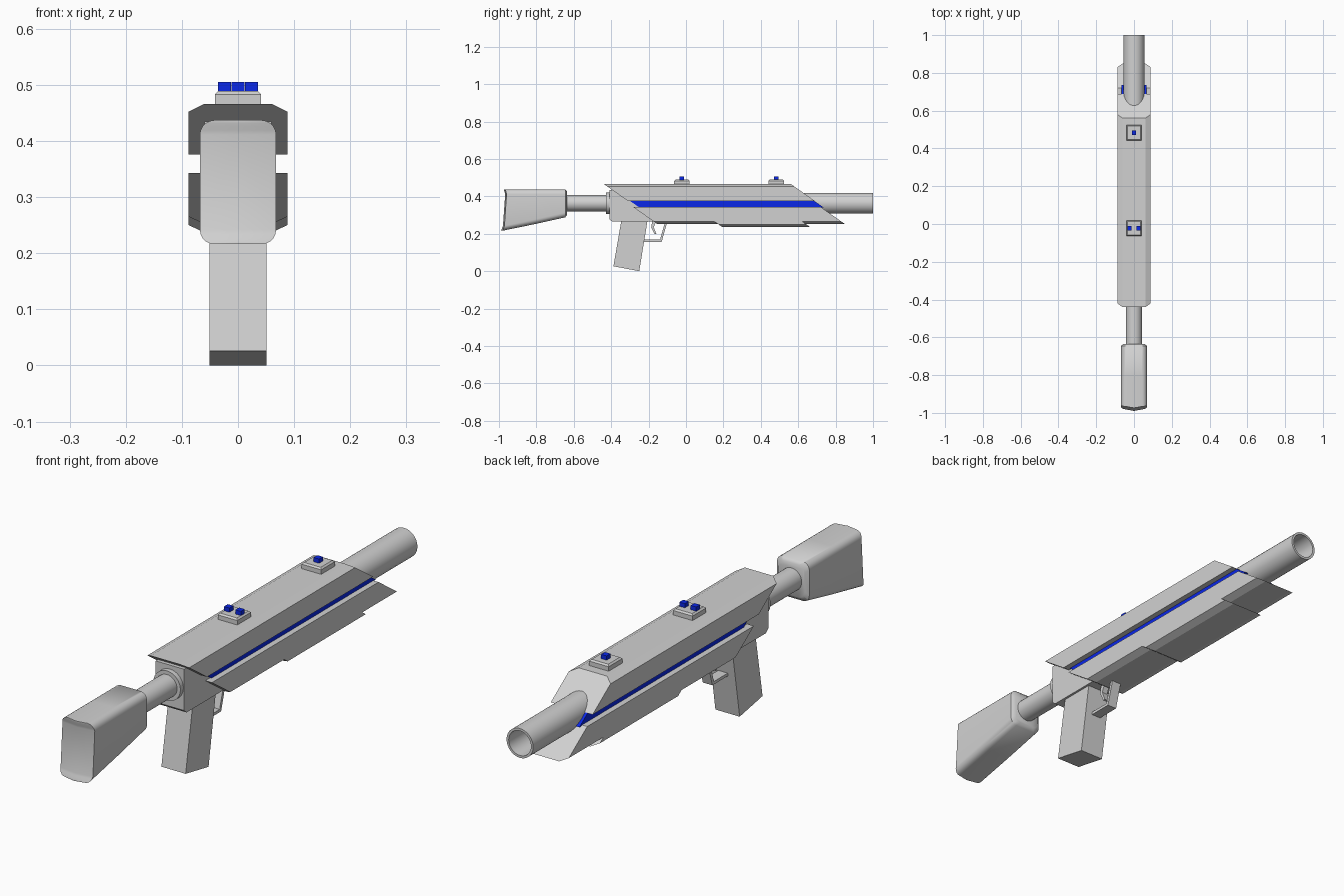
import bpy, bmesh, math
from mathutils import Vector

if "Cube" in bpy.data.objects:
    bpy.data.objects.remove(bpy.data.objects["Cube"])


def material(name, rgb):
    m = bpy.data.materials.new(name)
    m.use_nodes = True
    m.diffuse_color = (*rgb, 1)
    m.node_tree.nodes["Principled BSDF"].inputs["Base Color"].default_value = (*rgb, 1)
    return m


GREY = material("light grey", (0.64, 0.64, 0.64))
BLUE = material("bright blue", (0.003, 0.02, 0.8))
AXIS_Z = 0.363


def make(name, bm, mat):
    bmesh.ops.recalc_face_normals(bm, faces=bm.faces)
    me = bpy.data.meshes.new(name)
    bm.to_mesh(me)
    bm.free()
    me.materials.append(mat)
    ob = bpy.data.objects.new(name, me)
    bpy.context.collection.objects.link(ob)
    return ob


def smooth(ob, angle=40):
    bpy.ops.object.select_all(action='DESELECT')
    ob.select_set(True)
    bpy.context.view_layer.objects.active = ob
    bpy.ops.object.shade_smooth_by_angle(angle=math.radians(angle))


def loft(name, rings, mat):
    """Skin closed rings of equal size and cap both ends."""
    bm = bmesh.new()
    loops = [[bm.verts.new(p) for p in ring] for ring in rings]
    for a, b in zip(loops, loops[1:]):
        for i in range(len(a)):
            j = (i + 1) % len(a)
            bm.faces.new((a[i], a[j], b[j], b[i]))
    bm.faces.new(loops[0])
    bm.faces.new(loops[-1])
    return make(name, bm, mat)


def side_plate(name, profile, half, mat):
    """Extrude a (y, z) outline across x."""
    return loft(name, [[(s * half, y, z) for y, z in profile] for s in (-1, 1)], mat)


def raked_bar(name, section, rear, front, mat, z_ref, rake=1.42):
    """Bar with an (x, z) section whose ends both lean with the rake."""
    return loft(name, [[(x, y + (z_ref - z) * rake, z) for x, z in section]
                       for y in (rear, front)], mat)


def lathe(name, profile, mat, sides=32):
    """Turn an (r, y) profile about the barrel axis."""
    bm = bmesh.new()
    verts = [bm.verts.new((r, y, AXIS_Z)) for r, y in profile]
    edges = [bm.edges.new(e) for e in zip(verts, verts[1:])]
    bmesh.ops.spin(bm, geom=verts + edges, cent=(0, 0, AXIS_Z), axis=(0, 1, 0),
                   angle=math.tau, steps=sides)
    bmesh.ops.remove_doubles(bm, verts=bm.verts, dist=0.0001)
    ob = make(name, bm, mat)
    smooth(ob)
    return ob


def box(name, centre, size, mat):
    bm = bmesh.new()
    bmesh.ops.create_cube(bm, size=1)
    for v in bm.verts:
        v.co = Vector(centre) + Vector([a * b for a, b in zip(v.co, size)])
    return make(name, bm, mat)


# Body shells with chamfered outer edges
W, C = 0.088, 0.06
raked_bar("upper_shell", [(-W, 0.376), (W, 0.376), (W, 0.452), (C, 0.466),
                          (-C, 0.466), (-W, 0.452)], -0.44, 0.56, GREY, 0.466)
raked_bar("lower_shell", [(-W, 0.343), (-W, 0.265), (-C, 0.252), (C, 0.252),
                          (W, 0.265), (W, 0.343)], -0.283, 0.72, GREY, 0.343)
raked_bar("lower_slab", [(-W, 0.27), (-W, 0.25), (-C, 0.237), (C, 0.237),
                         (W, 0.25), (W, 0.27)], 0.145, 0.615, GREY, 0.27)
raked_bar("glow_strip", [(-0.066, 0.34), (0.066, 0.34), (0.066, 0.38), (-0.066, 0.38)],
          -0.3, 0.685, BLUE, 0.376)

# Receiver block and pistol grip
side_plate("receiver", [(-0.41, 0.435), (-0.41, 0.278), (-0.395, 0.265),
                        (-0.1, 0.265), (-0.1, 0.435)], 0.06, GREY)
side_plate("grip", [(-0.345, 0.275), (-0.388, 0.026), (-0.25, 0), (-0.205, 0.275)],
           0.051, GREY)

# Trigger and its guard
side_plate("trigger_guard", [(-0.098, 0.27), (-0.13, 0.157), (-0.224, 0.157),
                             (-0.224, 0.168), (-0.139, 0.168), (-0.11, 0.27)], 0.02, GREY)
side_plate("trigger", [(-0.158, 0.27), (-0.173, 0.235), (-0.158, 0.198), (-0.168, 0.198),
                       (-0.186, 0.235), (-0.18, 0.27)], 0.012, GREY)

# Barrel with an open bore, and the stock tube with its collar
lathe("barrel", [(0, 0.5), (0.056, 0.5), (0.056, 1), (0.047, 1), (0.047, 0.7), (0, 0.7)], GREY)
lathe("stock_tube", [(0, -0.7), (0.043, -0.7), (0.043, -0.4), (0, -0.4)], GREY)
lathe("tube_collar", [(0, -0.428), (0.057, -0.428), (0.057, -0.4), (0, -0.4)], GREY)

# Shoulder stock: rounded sections, hollowed at the butt, with a pointed heel
def stock_ring(t, inset):
    ring, n, r = [], 5, 0.026
    half = 0.068 - inset
    top = 0.437 - inset
    low = 0.29 + (0.213 - 0.29) * t + inset
    for cx, cz, start in ((1, 1, 0), (-1, 1, 90), (-1, -1, 180), (1, -1, 270)):
        for i in range(n + 1):
            a = math.radians(start + 90 * i / n)
            x = cx * (half - r) + r * math.cos(a)
            z = (top - r if cz > 0 else low + r) + r * math.sin(a)
            ring.append((x, butt_y(z) * t - 0.635 * (1 - t), z))
    return ring


def butt_y(z):
    u = (z - 0.213) / 0.224
    return -0.997 + 0.017 * u + 0.09 * u * (1 - u)


rings = [stock_ring(t, i) for t, i in ((0, 0.012), (0.03, 0), (0.5, 0), (0.96, 0), (1, 0.01))]
stock = loft("shoulder_stock", rings[:-1], GREY)
bm = bmesh.new()
bm.from_mesh(stock.data)
butt = min(bm.faces, key=lambda f: f.calc_center_median().y)
rim = list(butt.verts)
bmesh.ops.delete(bm, geom=[butt], context='FACES_ONLY')
# Ladder of quads across the butt follows the hollow
right = sorted((v for v in rim if v.co.x > 0), key=lambda v: v.co.z)
left = sorted((v for v in rim if v.co.x < 0), key=lambda v: v.co.z)
mid = [bm.verts.new((0, butt_y(v.co.z) + 0.006, v.co.z)) for v in right]
for side in (left, right):
    for i in range(len(mid) - 1):
        bm.faces.new((side[i], side[i + 1], mid[i + 1], mid[i]))
for m in (mid[0], mid[-1]):
    k = mid.index(m)
    bm.faces.new((left[k], m, right[k]))
bmesh.ops.recalc_face_normals(bm, faces=bm.faces)
bm.to_mesh(stock.data)
bm.free()
smooth(stock, 50)

# Sights: stepped bases with small blue cubes
for label, y, xs in (("rear", -0.022, (-0.024, 0.024)), ("front", 0.483, (0,))):
    steps = ((0.041, 0.46), (0.041, 0.483), (0.035, 0.489))
    loft(label + "_sight_base", [[(sx * h, y + sy * h, z) for sx, sy in
                                  ((-1, -1), (1, -1), (1, 1), (-1, 1))]
                                 for h, z in steps], GREY)
    for x in xs:
        box(label + "_sight_dot", (x, y, 0.496), (0.023, 0.023, 0.018), BLUE)
